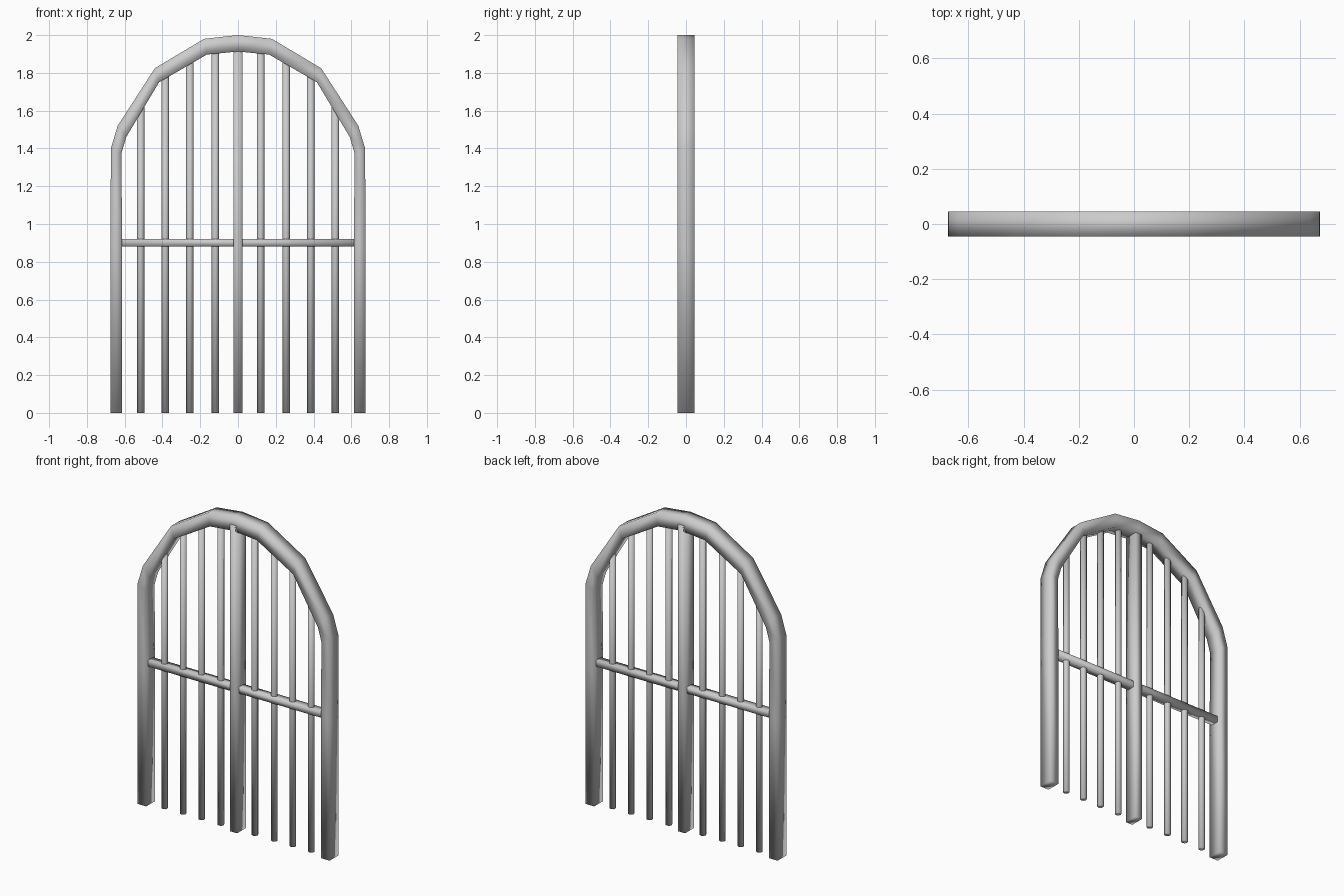
import bpy, bmesh, math

if "Cube" in bpy.data.objects:
    bpy.data.objects.remove(bpy.data.objects["Cube"])


def loft(name, rings):
    """Join equal-sized vertex rings into a smooth-shaded, capped tube."""
    bm = bmesh.new()
    loops = [[bm.verts.new(p) for p in ring] for ring in rings]
    n = len(rings[0])
    for a, b in zip(loops, loops[1:]):
        for i in range(n):
            j = (i + 1) % n
            bm.faces.new((a[i], a[j], b[j], b[i]))
    bm.faces.new(loops[0][::-1])
    bm.faces.new(loops[-1])
    bmesh.ops.recalc_face_normals(bm, faces=bm.faces[:])
    for f in bm.faces:
        f.smooth = True
    mesh = bpy.data.meshes.new(name)
    bm.to_mesh(mesh)
    bm.free()
    obj = bpy.data.objects.new(name, mesh)
    bpy.context.collection.objects.link(obj)
    return obj


def section(outer, inner, d):
    """Rectangular ring between an outer and an inner (x, z) point."""
    (xo, zo), (xi, zi) = outer, inner
    return [(xo, -d, zo), (xi, -d, zi), (xi, d, zi), (xo, d, zo)]


# Arched outer frame: right half as outer/inner pairs, mirrored over the crown
half = [((0.675, 0), (0.613, 0)),
        ((0.675, 0.88), (0.613, 0.88)),
        ((0.675, 0.92), (0.613, 0.92)),
        ((0.673, 1.40), (0.618, 1.37)),
        ((0.637, 1.52), (0.592, 1.46)),
        ((0.440, 1.825), (0.418, 1.75)),
        ((0.180, 1.98), (0.165, 1.897)),
        ((0, 2.0), (0, 1.913))]
left = [((-o[0], o[1]), (-i[0], i[1])) for o, i in half[-2::-1]]
loft("arched_frame", [section(o, i, 0.045) for o, i in half + left])

# Central post
loft("centre_post", [section((0.025, z), (-0.025, z), 0.045)
                     for z in (0, 0.88, 0.92, 1.95)])

# Horizontal crossbar
loft("crossbar", [section((x, 0.92), (x, 0.88), 0.025)
                  for x in (-0.63, -0.025, 0.025, 0.63)])

# Thin round vertical bars, rising into the arch
for x, top in ((0.12, 1.93), (0.255, 1.88), (0.385, 1.80), (0.515, 1.64)):
    for side, s in (("left", -1), ("right", 1)):
        rings = [[(s * x + 0.0195 * math.cos(a), 0.0195 * math.sin(a), z)
                  for a in (math.tau * k / 8 for k in range(8))]
                 for z in (0, 0.9, top)]
        loft(f"vertical_bar_{side}", rings)
